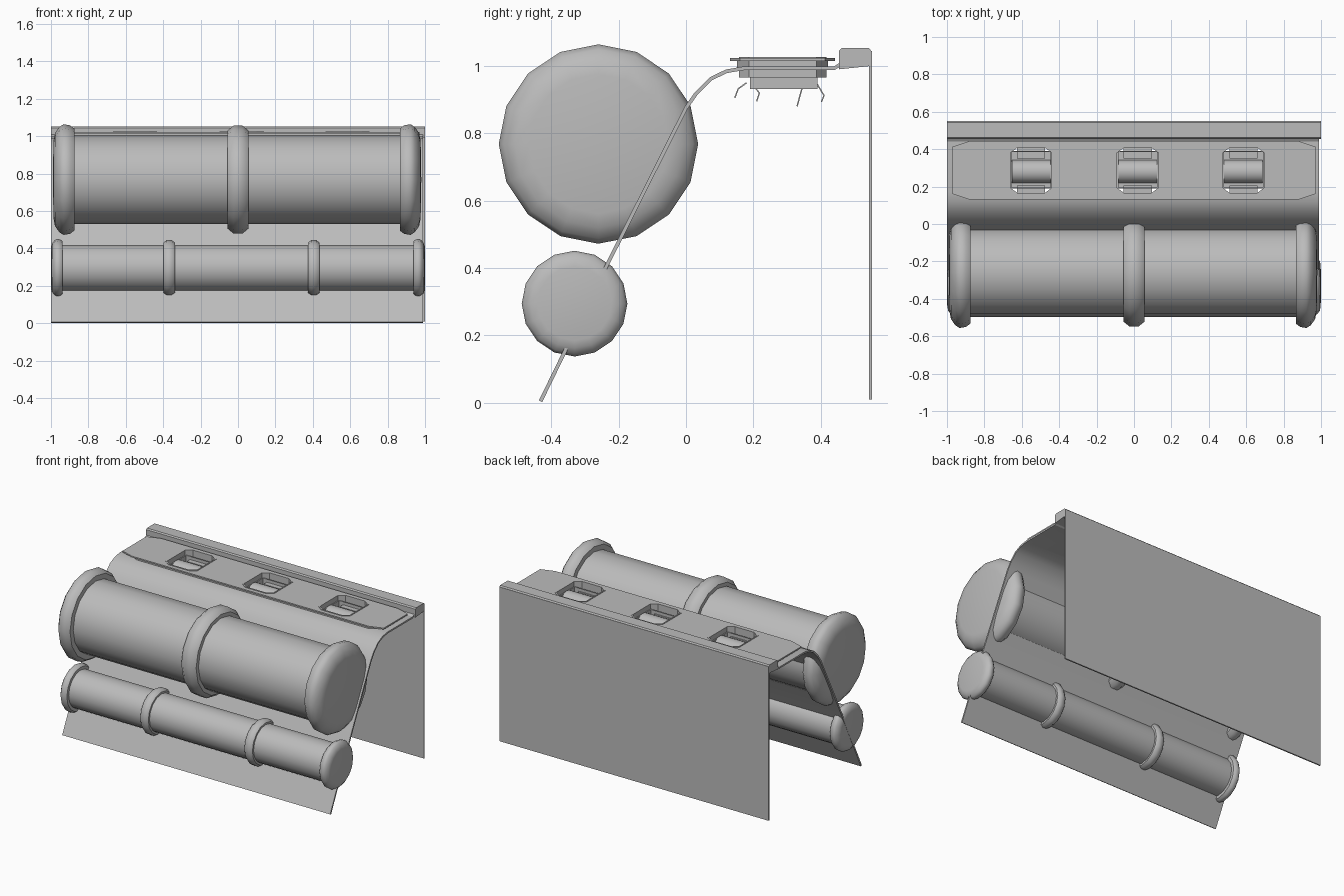
import bpy, bmesh, math
from mathutils import Vector

cube = bpy.data.objects.get("Cube")
if cube:
    bpy.data.objects.remove(cube, do_unlink=True)

grey = bpy.data.materials.new("plain grey")
grey.use_nodes = True
COLOUR = (0.5, 0.5, 0.5, 1)
grey.diffuse_color = COLOUR
grey.node_tree.nodes["Principled BSDF"].inputs["Base Color"].default_value = COLOUR


def make(name, bm, smooth=None):
    bmesh.ops.recalc_face_normals(bm, faces=bm.faces)
    mesh = bpy.data.meshes.new(name)
    bm.to_mesh(mesh)
    bm.free()
    mesh.materials.append(grey)
    obj = bpy.data.objects.new(name, mesh)
    bpy.context.collection.objects.link(obj)
    if smooth:
        bpy.ops.object.select_all(action="DESELECT")
        obj.select_set(True)
        bpy.context.view_layer.objects.active = obj
        bpy.ops.object.shade_smooth_by_angle(angle=math.radians(smooth))
    return obj


def prism(name, outline, axis, low, high, smooth=None):
    """Extrude a 2D outline: (y, z) along x, or (x, y) along z."""
    bm = bmesh.new()
    put = (lambda a, b: (low, a, b)) if axis == "x" else (lambda a, b: (a, b, low))
    face = bm.faces.new([bm.verts.new(put(a, b)) for a, b in outline])
    grown = bmesh.ops.extrude_face_region(bm, geom=[face])["geom"]
    shift = Vector((high - low, 0, 0) if axis == "x" else (0, 0, high - low))
    bmesh.ops.translate(bm, vec=shift, verts=[g for g in grown if isinstance(g, bmesh.types.BMVert)])
    return make(name, bm, smooth)


def box(name, x, y, z):
    return prism(name, [(x[0], y[0]), (x[1], y[0]), (x[1], y[1]), (x[0], y[1])], "z", *z)


def octagon(cx, cy, hx, hy, ch_x, ch_y):
    corner = [(hx, hy - ch_y), (hx - ch_x, hy)]
    quarter = corner + [(-x, y) for x, y in reversed(corner)]
    return [(cx + x, cy + y) for x, y in quarter + [(-x, -y) for x, y in quarter]]


def cut(obj, cutter):
    mod = obj.modifiers.new("opening", "BOOLEAN")
    mod.operation, mod.solver, mod.object = "DIFFERENCE", "EXACT", cutter
    bpy.context.view_layer.objects.active = obj
    bpy.ops.object.modifier_apply(modifier=mod.name)
    bpy.data.objects.remove(cutter, do_unlink=True)


def lathe(name, profile, cy, cz, sides=16):
    """Spin (x, radius) points around a horizontal axis."""
    bm = bmesh.new()
    verts = [bm.verts.new((x, cy, cz + r)) for x, r in profile]
    edges = [bm.edges.new(pair) for pair in zip(verts, verts[1:])]
    bmesh.ops.spin(bm, geom=verts + edges, cent=(0, cy, cz), axis=(1, 0, 0),
                   angle=math.tau, steps=sides, use_duplicate=False)
    bmesh.ops.remove_doubles(bm, verts=bm.verts, dist=0.0001)
    return make(name, bm, 50)


def thicken(path, t):
    """Closed outline of a sheet following a 2D path."""
    pts = [Vector(p) for p in path]
    sides = []
    for i, p in enumerate(pts):
        d = (pts[min(i + 1, len(pts) - 1)] - pts[max(i - 1, 0)]).normalized()
        sides.append(Vector((-d.y, d.x)) * t / 2)
    return [p + s for p, s in zip(pts, sides)] + [p - s for p, s in reversed(list(zip(pts, sides)))]


def roller(name, cy, cz, body_r, cap_r, cap_w, ring_r, ring_w, left, right, rings):
    """Long drum with domed end caps and rounded rings."""
    lathe(name + "_body", [(left + cap_w / 2, body_r), (right - cap_w / 2, body_r)], cy, cz)
    for side, end, sign in (("right", left, 1), ("left", right, -1)):
        cap = [(0, 0), (0.03, 0.7), (0.1, 0.84), (0.3, 0.95), (0.5, 1), (0.8, 0.98), (1, 0.92), (1, 0.75)]
        lathe(f"{name}_{side}_cap", [(end + sign * cap_w * a, cap_r * b) for a, b in cap], cy, cz)
    for i, x in enumerate(rings):
        bump = [(-1, body_r), (-1, (body_r + ring_r) / 2), (-0.45, ring_r)]
        bump += [(-a, r) for a, r in reversed(bump)]
        lathe(f"{name}_ring_{i + 1}", [(x + a * ring_w / 2, r) for a, r in bump], cy, cz)


# Drums
roller("upper_drum", -0.26, 0.768, 0.238, 0.296, 0.115, 0.288, 0.11, -0.99, 0.98, [0])
roller("lower_drum", -0.331, 0.294, 0.125, 0.157, 0.062, 0.15, 0.06, -1.0, 1.0, [-0.368, 0.405])

# Bent sheet: sloped front, curved shoulder, flat top
sheet_path = [(-0.432, 0.004), (-0.234, 0.41), (0.0, 0.875), (0.03, 0.918), (0.074, 0.962),
              (0.12, 0.984), (0.172, 0.993), (0.44, 0.993), (0.46, 1.005)]
sheet = prism("bent_sheet", thicken(sheet_path, 0.011), "x", -1, 0.99, 25)

# Rear wall and top rail
box("rear_wall", (-1, 1), (0.543, 0.552), (0.01, 1.045))
prism("rear_rail", [(0.455, 0.99), (0.55, 1.0), (0.55, 1.045), (0.543, 1.053),
                    (0.462, 1.053), (0.455, 1.045)], "x", -1, 1)

# Cover plate with a narrower skirt
CY = 0.287
plate = prism("cover_plate", octagon(0, CY, 0.97, 0.156, 0.09, 0.03), "z", 1.014, 1.023)
skirt = prism("plate_skirt", octagon(0, CY, 0.94, 0.135, 0.08, 0.035), "z", 0.99, 1.015)

# Recessed wells
CLIPS = [[(0.18, 0.95), (0.155, 0.932), (0.145, 0.905)],
         [(0.205, 0.935), (0.218, 0.92), (0.21, 0.895)],
         [(0.345, 0.935), (0.338, 0.91), (0.33, 0.88)],
         [(0.39, 0.945), (0.41, 0.912), (0.402, 0.893)]]
for i, x in enumerate((-0.55, 0.02, 0.585)):
    n = i + 1
    outer = octagon(x, CY, 0.118, 0.13, 0.04, 0.03)
    inner = octagon(x, CY, 0.11, 0.122, 0.038, 0.028)
    for part in (sheet, plate, skirt):
        cut(part, prism("cutter", inner, "z", 0.9, 1.1))
    collar = prism(f"well_collar_{n}", outer, "z", 0.965, 1.026)
    cut(collar, prism("cutter", inner, "z", 0.9, 1.1))
    pan = box(f"well_box_{n}", (x - 0.11, x + 0.11), (0.19, 0.39), (0.932, 0.992))
    cut(pan, box("cutter", (x - 0.104, x + 0.104), (0.196, 0.384), (0.94, 1.1)))
    # Curved insert and its side ledges
    arc = [(0.28 + 0.062 * math.cos(math.pi * k / 10), 0.94 + 0.06 * math.sin(math.pi * k / 10))
           for k in range(11)]
    prism(f"curved_insert_{n}", arc, "x", x - 0.103, x + 0.103, 40)
    box(f"rear_ledge_{n}", (x - 0.075, x + 0.075), (0.35, 0.412), (0.966, 0.972))
    box(f"front_ledge_{n}", (x - 0.075, x + 0.075), (0.162, 0.205), (0.966, 0.972))
    # Spring clips underneath
    for k, path in enumerate(CLIPS):
        prism(f"clip_{n}_{k + 1}", thicken(path, 0.004), "x", x - 0.03, x + 0.03)
